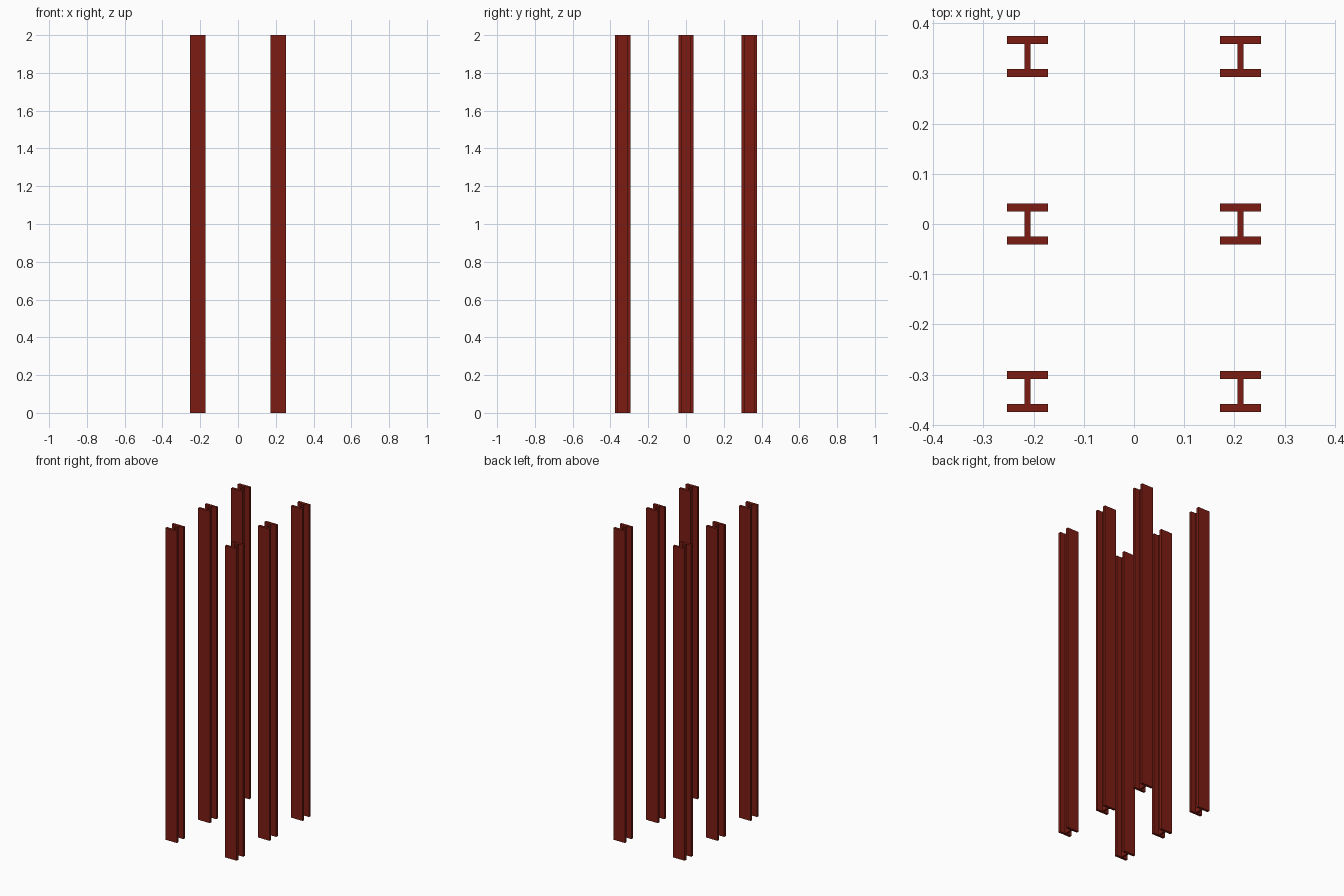
import bpy, bmesh

if "Cube" in bpy.data.objects:
    bpy.data.objects.remove(bpy.data.objects["Cube"])

HEIGHT = 2.0
HALF = 0.041      # half of flange width and of section depth
WEB = 0.006       # half of web thickness
INNER = 0.025     # inner face of the flanges

red = bpy.data.materials.new("dark_red_steel")
red.diffuse_color = (0.2, 0.012, 0.006, 1)
red.use_nodes = True
red.node_tree.nodes["Principled BSDF"].inputs["Base Color"].default_value = red.diffuse_color

# I-shaped section: one quarter half traced, the rest mirrored
right = [(HALF, -HALF), (HALF, -INNER), (WEB, -INNER),
         (WEB, INNER), (HALF, INNER), (HALF, HALF)]
profile = right + [(-x, y) for x, y in reversed(right)]

# Extrude the section upward
mesh = bpy.data.meshes.new("i_beam")
bm = bmesh.new()
face = bm.faces.new([bm.verts.new((x, y, 0)) for x, y in profile])
top = bmesh.ops.extrude_face_region(bm, geom=[face], use_keep_orig=True)["geom"]
bmesh.ops.translate(bm, vec=(0, 0, HEIGHT),
                    verts=[g for g in top if isinstance(g, bmesh.types.BMVert)])
bmesh.ops.recalc_face_normals(bm, faces=bm.faces)
bm.to_mesh(mesh)
bm.free()
mesh.materials.append(red)

# Two rows of three upright beams
for side, x in (("left", -0.2125), ("right", 0.2125)):
    for place, y in (("front", -0.334), ("middle", 0), ("back", 0.334)):
        beam = bpy.data.objects.new(f"{place}_{side}_beam", mesh)
        beam.location = (x, y, 0)
        bpy.context.collection.objects.link(beam)
